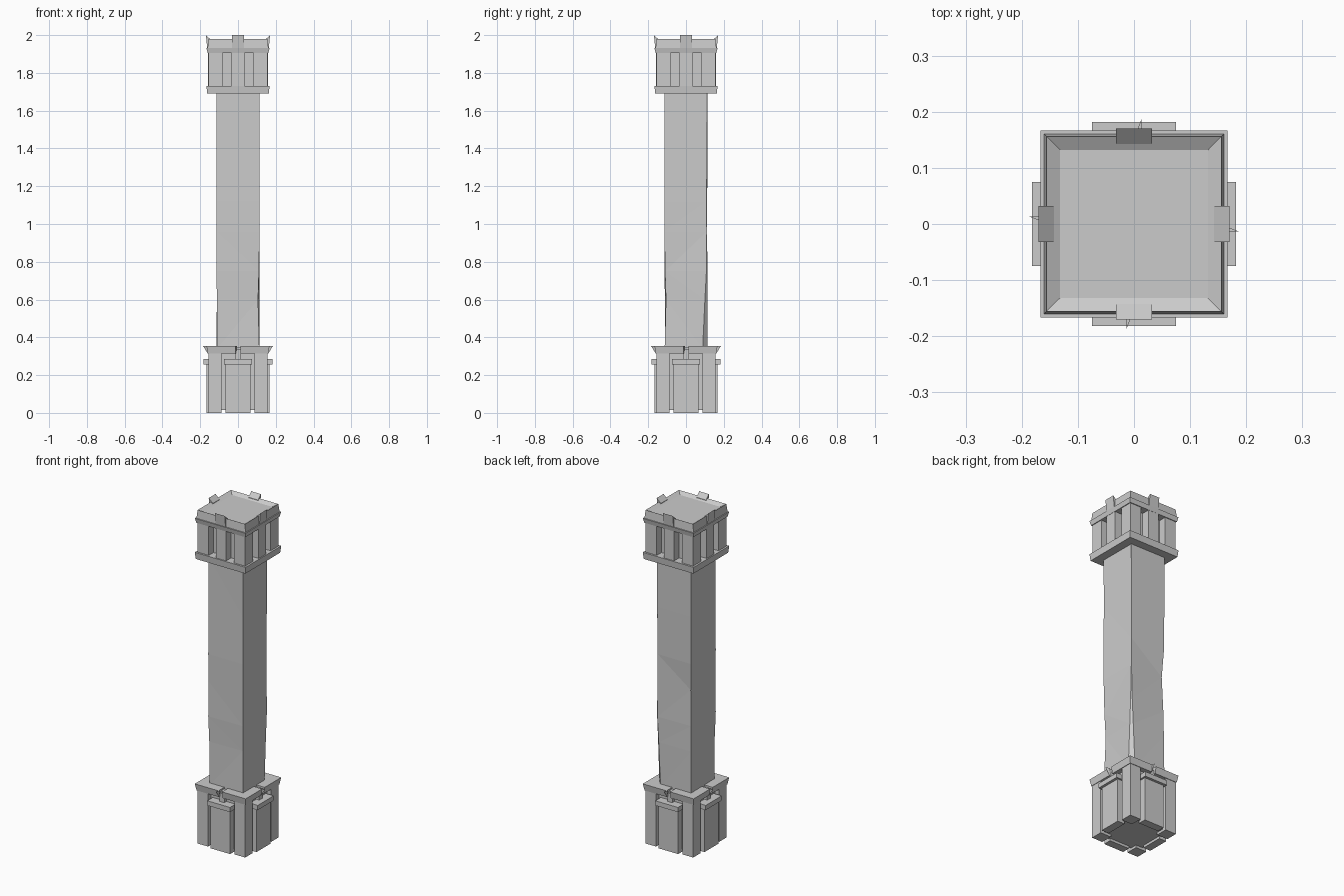
import bpy, bmesh
from mathutils import Matrix, Vector
from math import pi

cube = bpy.data.objects.get("Cube")
if cube:
    bpy.data.objects.remove(cube)

stone = bpy.data.materials.new("grey_stone")
GREY = (0.6, 0.6, 0.6, 1)
stone.diffuse_color = GREY
stone.use_nodes = True
stone.node_tree.nodes["Principled BSDF"].inputs["Base Color"].default_value = GREY


def finish(name, bm):
    bmesh.ops.recalc_face_normals(bm, faces=bm.faces)
    mesh = bpy.data.meshes.new(name)
    bm.to_mesh(mesh)
    bm.free()
    mesh.materials.append(stone)
    obj = bpy.data.objects.new(name, mesh)
    bpy.context.collection.objects.link(obj)
    return obj


def hull(name, points, turns=1):
    """Convex block, repeated around the vertical axis in quarter turns."""
    for i in range(turns):
        bm = bmesh.new()
        for p in points:
            bm.verts.new(Matrix.Rotation(i * pi / 2, 3, 'Z') @ Vector(p))
        bmesh.ops.convex_hull(bm, input=bm.verts)
        bmesh.ops.dissolve_limit(bm, angle_limit=0.01, verts=bm.verts, edges=bm.edges)
        finish(name if turns == 1 else f"{name}_{i + 1}", bm)


def block(name, x, y, z, turns=1):
    hull(name, [(a, b, c) for a in x for b in y for c in z], turns)


def tier(name, z0, half0, z1, half1):
    """Square slab with its own half width at the bottom and top."""
    hull(name, [(sx * h, sy * h, z) for z, h in ((z0, half0), (z1, half1))
                for sx in (-1, 1) for sy in (-1, 1)])


# Base: recessed core, corner posts, capped panels
tier("base_core", 0.015, 0.13, 0.33, 0.13)
block("base_post", (0.087, 0.157), (0.087, 0.157), (0, 0.32), 4)
block("base_panel", (-0.065, 0.065), (-0.167, -0.12), (0, 0.26), 4)
block("base_panel_cap", (-0.075, 0.075), (-0.182, -0.12), (0.257, 0.285), 4)
block("keystone", (-0.015, 0.015), (-0.15, -0.12), (0.285, 0.335), 4)

# Ledge in four corner pieces with a notch and a small splinter on each side
tier("ledge_middle", 0.315, 0.142, 0.345, 0.142)
hull("ledge_corner", [(x, y, z) for z, h in ((0.315, 0.16), (0.355, 0.167))
                      for x in (0.012, h) for y in (0.012, h)], 4)
hull("ledge_splinter", [(-0.014, -0.163, 0.355), (-0.004, -0.163, 0.355),
                        (-0.013, -0.186, 0.355), (-0.012, -0.16, 0.315)], 4)

# Worn shaft: corner insets per level, in order front right, front left, back left, back right
levels = [
    (0.340, 0.004, 0.002, 0.002, 0.001),
    (0.600, 0.004, 0.009, 0.002, 0.003),
    (0.750, 0.000, 0.004, 0.001, 0.005),
    (0.960, 0.001, 0.001, 0.004, 0.011),
    (1.120, 0.000, 0.000, 0.005, 0.003),
    (1.400, 0.001, 0.002, 0.003, 0.001),
    (1.700, 0.002, 0.001, 0.002, 0.001),
]
signs = [(-1, -1), (1, -1), (1, 1), (-1, 1)]
bm = bmesh.new()
rings = []
for z, *insets in levels:
    ring = []
    for (sx, sy), d in zip(signs, insets):
        h = 0.115 - d
        if (sx, sy) == (1, 1):
            # Chipped corner widens towards the foot
            chip = max(0.001, 0.025 * (0.88 - z) / 0.54)
            ring += [bm.verts.new((h, h - chip, z)), bm.verts.new((h - chip, h, z))]
        else:
            ring.append(bm.verts.new((sx * h, sy * h, z)))
    rings.append(ring)
for low, high in zip(rings, rings[1:]):
    for i in range(len(low)):
        j = (i + 1) % len(low)
        bm.faces.new((low[i], low[j], high[j], high[i]))
bm.faces.new(rings[0])
bm.faces.new(rings[-1])
bmesh.ops.triangulate(bm, faces=bm.faces)
finish("shaft", bm)

# Belfry: floor slab, core, corner posts and middle pillars
tier("belfry_floor", 1.69, 0.163, 1.73, 0.167)
tier("belfry_core", 1.72, 0.112, 1.91, 0.112)
block("belfry_post", (0.083, 0.156), (0.083, 0.156), (1.72, 1.91), 4)
block("belfry_pillar", (-0.034, 0.034), (-0.16, -0.105), (1.72, 1.91), 4)
tier("belfry_cornice", 1.905, 0.161, 1.932, 0.167)

# Roof with a shallow sunken top
bm = bmesh.new()
bmesh.ops.create_cube(bm, size=1)
for v in bm.verts:
    top = v.co.z > 0
    half = 0.156 if top else 0.161
    v.co = (half if v.co.x > 0 else -half, half if v.co.y > 0 else -half,
            1.98 if top else 1.93)
bm.normal_update()
roof_top = max(bm.faces, key=lambda f: f.normal.z)
bmesh.ops.inset_region(bm, faces=[roof_top], thickness=0.034, depth=0)
for v in roof_top.verts:
    v.co.z -= 0.014
finish("roof", bm)

# Wedge-topped tabs on each side of the roof
hull("roof_tab", [(x, y, z) for x in (-0.032, 0.032)
                  for y, z in ((-0.163, 1.93), (-0.170, 2.0), (-0.143, 1.975), (-0.14, 1.93))], 4)
